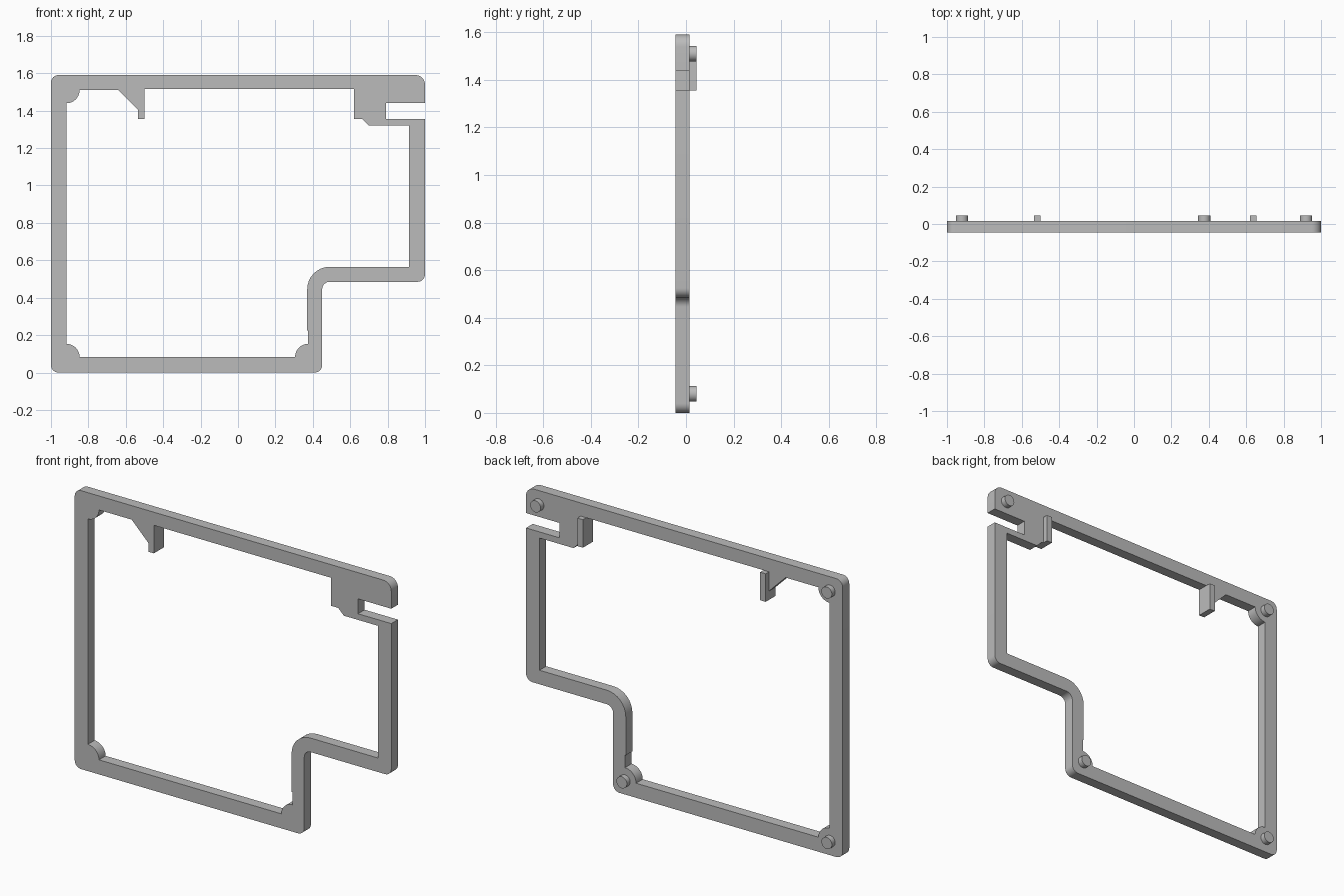
import bpy, bmesh
from math import cos, sin, radians
from mathutils import Vector, Matrix

cube = bpy.data.objects.get("Cube")
if cube:
    bpy.data.objects.remove(cube, do_unlink=True)

BACK, FRONT, TIP = 0.015, -0.045, 0.045   # plate faces and stud tips along y
HEIGHT = 1.59
BOSS_R, STUD_R = 0.07, 0.033

grey = bpy.data.materials.new("plain grey")
grey.use_nodes = True
colour = (0.5, 0.5, 0.5, 1)
grey.diffuse_color = colour
grey.node_tree.nodes["Principled BSDF"].inputs["Base Color"].default_value = colour


def arc(cx, cz, r, a0, a1, n=12):
    angles = [radians(a0 + (a1 - a0) * i / n) for i in range(n + 1)]
    return [(cx + r * cos(a), cz + r * sin(a)) for a in angles]


def rounded(points, n=8):
    """Expand (x, z, radius) corners into fillets; (x, z) points stay sharp."""
    out = []
    for i, p in enumerate(points):
        if len(p) == 2:
            out.append(p)
            continue
        c = Vector(p[:2])
        u = (Vector(points[i - 1][:2]) - c).normalized()
        v = (Vector(points[(i + 1) % len(points)][:2]) - c).normalized()
        centre = c + (u + v) * p[2]
        for k in range(n + 1):
            a = radians(90 * k / n)
            out.append(tuple(centre - v * p[2] * cos(a) - u * p[2] * sin(a)))
    return out


def finish(name, mesh):
    obj = bpy.data.objects.new(name, mesh)
    bpy.context.collection.objects.link(obj)
    mesh.materials.clear()
    mesh.materials.append(grey)
    bpy.ops.object.select_all(action='DESELECT')
    obj.select_set(True)
    bpy.context.view_layer.objects.active = obj
    bpy.ops.object.shade_smooth_by_angle(angle=radians(30))
    return obj


def extruded(name, loops, y0, y1):
    """Fill x-z loops (later loops are holes) and extrude them from y0 to y1."""
    curve = bpy.data.curves.new(name + " profile", 'CURVE')
    curve.dimensions = '2D'
    curve.fill_mode = 'BOTH'
    curve.extrude = (y1 - y0) / 2
    for loop in loops:
        spline = curve.splines.new('POLY')
        spline.points.add(len(loop) - 1)
        for point, (x, z) in zip(spline.points, loop):
            point.co = (x, z, 0, 1)
        spline.use_cyclic_u = True
    helper = bpy.data.objects.new(name + " profile", curve)
    bpy.context.collection.objects.link(helper)
    graph = bpy.context.evaluated_depsgraph_get()
    mesh = bpy.data.meshes.new_from_object(helper.evaluated_get(graph))
    bpy.data.objects.remove(helper, do_unlink=True)
    mesh.transform(Matrix.Translation((0, (y0 + y1) / 2, 0))
                   @ Matrix.Rotation(radians(90), 4, 'X'))
    bm = bmesh.new()
    bm.from_mesh(mesh)
    bmesh.ops.remove_doubles(bm, verts=bm.verts, dist=0.0001)
    bmesh.ops.recalc_face_normals(bm, faces=bm.faces)
    bm.to_mesh(mesh)
    bm.free()
    mesh.name = name
    return finish(name, mesh)


# Frame: stepped outer edge with a slot in the left side
outer = rounded([
    (-1, 0, 0.04), (0.45, 0, 0.04), (0.45, 0.485, 0.04), (1, 0.485, 0.04),
    (1, 1.355), (0.79, 1.355), (0.79, 1.44), (1, 1.44),
    (1, HEIGHT, 0.05), (-1, HEIGHT, 0.04)])

# Opening: corner bosses, step, latch block and triangular bracket
lx, rx, low, high = -0.917, 0.375, 0.083, 1.51
inner = (
    arc(lx, low, BOSS_R, 90, 0) + arc(rx, low, BOSS_R, 180, 90)
    + rounded([(rx, 0.225), (0.37, 0.225), (0.37, 0.565, 0.12),
               (0.915, 0.565), (0.915, 1.32), (0.70, 1.32), (0.665, 1.355),
               (0.62, 1.355), (0.62, 1.515), (-0.5, 1.515), (-0.5, 1.355),
               (-0.535, 1.355), (-0.535, 1.405), (-0.64, high)])
    + arc(lx, high, BOSS_R, 0, -90))
extruded("frame", [outer, inner], FRONT, BACK)

# Round studs on the back corners
studs = {"lower_right_stud": (-0.92, 0.08), "upper_right_stud": (-0.92, 1.51),
         "lower_left_stud": (0.375, 0.08), "upper_left_stud": (0.92, 1.51)}
for name, (x, z) in studs.items():
    extruded(name, [arc(x, z, STUD_R, 0, 360, 32)[:-1]], BACK - 0.005, TIP)

# Small upright tabs on the back of the bracket and the latch block
for name, x in (("bracket_tab", -0.535), ("latch_tab", 0.62)):
    tab = [(x, 1.355), (x + 0.035, 1.355), (x + 0.035, 1.515), (x, 1.515)]
    extruded(name, [tab], BACK - 0.005, TIP)
